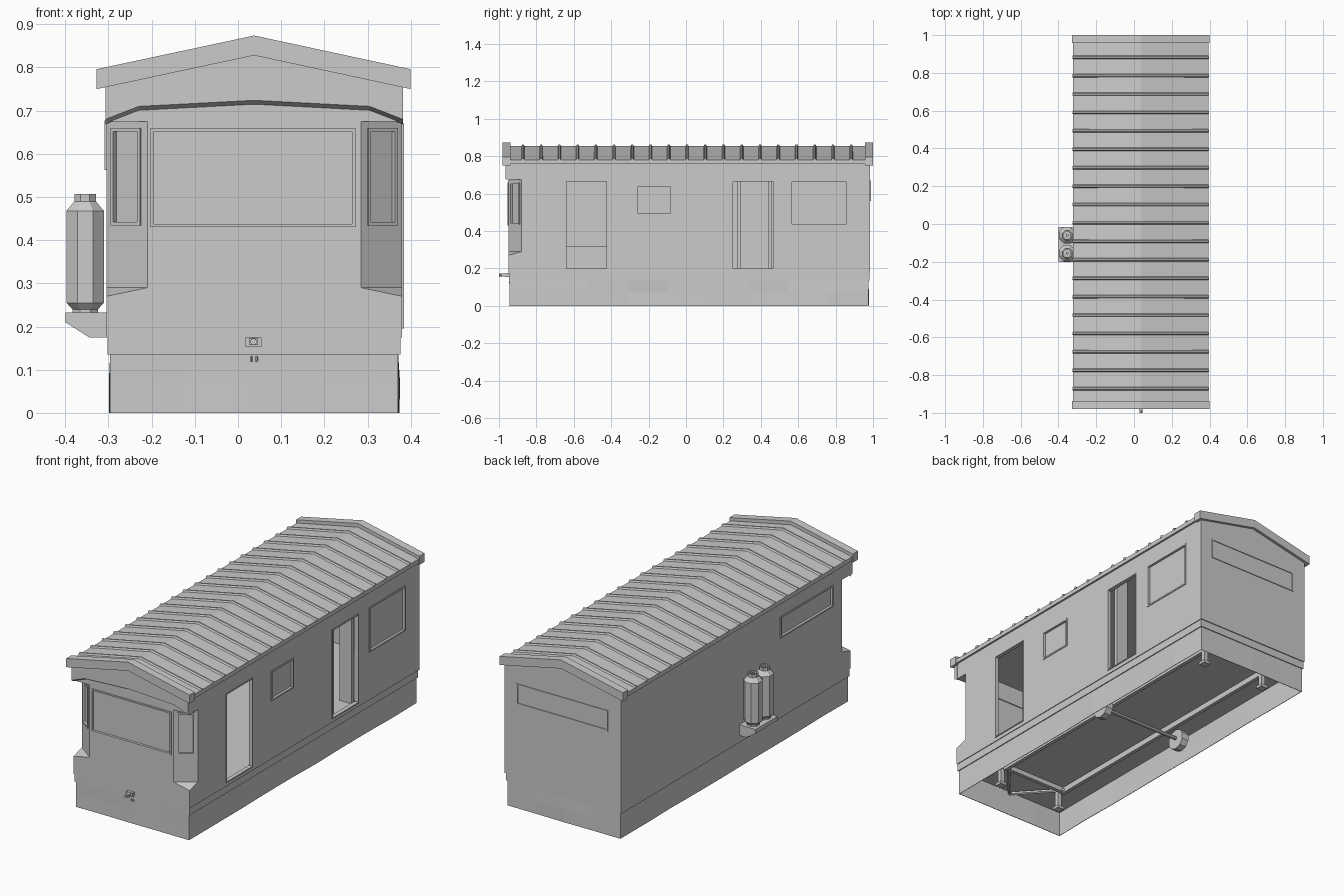
import bpy, bmesh, math, random
from mathutils import Matrix, Vector

if "Cube" in bpy.data.objects:
    bpy.data.objects.remove(bpy.data.objects["Cube"])

random.seed(3)
CX = 0.0375            # centre line of the cabin
CLAD = (-0.305, 0.38)  # outer side walls


def finish(name, bm):
    bmesh.ops.recalc_face_normals(bm, faces=bm.faces)
    me = bpy.data.meshes.new(name)
    bm.to_mesh(me)
    bm.free()
    ob = bpy.data.objects.new(name, me)
    bpy.context.collection.objects.link(ob)
    return ob


def add_box(bm, x0, x1, y0, y1, z0, z1):
    m = Matrix.Translation(((x0 + x1) / 2, (y0 + y1) / 2, (z0 + z1) / 2)) @ Matrix.Diagonal((x1 - x0, y1 - y0, z1 - z0, 1))
    return bmesh.ops.create_cube(bm, size=1, matrix=m)


def box(name, *b):
    bm = bmesh.new()
    add_box(bm, *b)
    return finish(name, bm)


def add_loft(bm, a, b):
    """Closed solid between two equal-length rings."""
    va, vb = [[bm.verts.new(p) for p in r] for r in (a, b)]
    n = len(a)
    bm.faces.new(va)
    bm.faces.new(vb)
    for i in range(n):
        bm.faces.new((va[i], va[(i + 1) % n], vb[(i + 1) % n], vb[i]))


def prism_y(name, pts, y0, y1, pts2=None):
    bm = bmesh.new()
    add_loft(bm, [(x, y0, z) for x, z in pts], [(x, y1, z) for x, z in (pts2 or pts)])
    return finish(name, bm)


def rod(name, p, q, r, n=8):
    p, q = Vector(p), Vector(q)
    bm = bmesh.new()
    rot = (q - p).to_track_quat('Z', 'Y').to_matrix().to_4x4()
    bmesh.ops.create_cone(bm, cap_ends=True, segments=n, radius1=r, radius2=r, depth=(q - p).length,
                          matrix=Matrix.Translation((p + q) / 2) @ rot)
    return finish(name, bm)


def lathe(name, x, y, prof, n=8):
    bm = bmesh.new()
    rings = [[bm.verts.new((x + r * math.cos((k + .5) * math.tau / n), y + r * math.sin((k + .5) * math.tau / n), z))
              for k in range(n)] for r, z in prof]
    for a, b in zip(rings, rings[1:]):
        for k in range(n):
            bm.faces.new((a[k], a[(k + 1) % n], b[(k + 1) % n], b[k]))
    bm.faces.new(rings[0])
    bm.faces.new(rings[-1])
    return finish(name, bm)


def cut(ob, cutter):
    mod = ob.modifiers.new("cut", 'BOOLEAN')
    mod.operation, mod.solver, mod.object = 'DIFFERENCE', 'EXACT', cutter
    bpy.context.view_layer.objects.active = ob
    bpy.ops.object.modifier_apply(modifier="cut")
    bpy.data.objects.remove(cutter)


# Cabin shell: gabled prism, corners notched, then hollowed
gable = [(-0.305, 0.175), (0.38, 0.175), (0.38, 0.768), (CX, 0.843), (-0.305, 0.768)]
body = prism_y("cabin_walls", gable, -0.95, 0.985)
for s in (1, -1):
    bm = bmesh.new()
    tri = [(0.266, -0.964, 0.29), (0.399, -0.866, 0.29), (0.40, -0.97, 0.26)]
    tri = [(x if s == 1 else 2 * CX - x, y, z) for x, y, z in tri]
    add_loft(bm, tri, [(x, y, 0.675) for x, y, z in tri])
    cut(body, finish("notch", bm))
plan = [(-0.287, 0.967), (0.362, 0.967), (0.362, -0.871), (0.279, -0.932), (-0.204, -0.932), (-0.287, -0.871)]
bm = bmesh.new()
add_loft(bm, [(x, y, 0.195) for x, y in plan], [(x, y, 0.75) for x, y in plan])
cut(body, finish("hollow", bm))


# Windows and doors: opening, thin frame and recessed pane (outward is local -y)
def opening(name, loc, rot, w, h, pane=True, border=0.008):
    m = Matrix.Translation(loc) @ Matrix.Rotation(rot, 4, 'Z')
    bm = bmesh.new()
    add_box(bm, -w / 2, w / 2, -0.04, 0.04, -h / 2, h / 2)
    bm.transform(m)
    cut(body, finish("hole", bm))
    bm = bmesh.new()
    a, c, t = w / 2, h / 2, border
    for sx in (-1, 1):
        add_box(bm, *sorted((sx * a, sx * (a - t))), -0.004, 0.018, -c, c)
        add_box(bm, -a + t, a - t, -0.004, 0.018, *sorted((sx * c, sx * (c - t))))
    bm.transform(m)
    finish(name + "_frame", bm)
    if pane:
        bm = bmesh.new()
        add_box(bm, -a + t, a - t, 0.009, 0.013, -c + t, c - t)
        bm.transform(m)
        finish(name + "_pane", bm)


R = math.pi / 2
opening("front_window", (0.035, -0.95, 0.545), 0, 0.475, 0.23)
opening("rear_window", (0.04, 0.985, 0.615), math.pi, 0.54, 0.11)
opening("left_window", (-0.305, -0.58, 0.62), -R, 0.445, 0.115)
opening("right_small_window", (0.38, -0.17, 0.565), R, 0.19, 0.16)
opening("right_large_window", (0.38, 0.7125, 0.55), R, 0.305, 0.24)
opening("front_door", (0.38, -0.5325, 0.4325), R, 0.225, 0.475, False, 0.005)
opening("rear_door", (0.38, 0.3575, 0.4325), R, 0.225, 0.475, False, 0.005)
ang = math.atan2(0.07, 0.095)
opening("corner_window_right", (0.334, -0.914, 0.547), ang, 0.085, 0.225)
opening("corner_window_left", (2 * CX - 0.334, -0.914, 0.547), -ang, 0.085, 0.225)

# Interior pieces seen through the doors
box("bench", -0.286, -0.12, -0.85, -0.3, 0.196, 0.32)
box("door_post_front", 0.29, 0.361, 0.275, 0.295, 0.196, 0.75)
box("door_post_rear", 0.29, 0.361, 0.44, 0.46, 0.196, 0.75)

# Front gable overhang with bevelled lower lip
low = [(-0.307, 0.68), (-0.23, 0.71), (CX, 0.724), (0.305, 0.71), (0.382, 0.68)]
top = [(0.382, 0.765), (CX, 0.84), (-0.307, 0.765)]
prism_y("front_header", low + top, -0.966, -0.945, [(x, z - 0.012) for x, z in low] + top)

# Roof deck, end boards, eave boards and ribs
def chevron(lo, hi, x0=-0.328, x1=0.4, rise=0.078):
    return [(x0, lo), (CX, lo + rise), (x1, lo), (x1, hi), (CX, hi + rise), (x0, hi)]


prism_y("roof_deck", chevron(0.762, 0.78, -0.323, 0.395, 0.074), -0.95, 0.975)
prism_y("roof_board_front", chevron(0.75, 0.796), -0.98, -0.937)
prism_y("roof_board_rear", chevron(0.75, 0.796), 0.957, 1.0)
for name, x in (("left", -0.323), ("right", 0.385)):
    box("eave_board_" + name, x, x + 0.01, -0.94, 0.96, 0.757, 0.78)
bm = bmesh.new()
for i in range(19):
    y = -0.872 + i * 0.0975
    base = chevron(0.775, 0.779, -0.325, 0.397, 0.074)
    crest = [(x, z + (0.009 if k > 2 else 0)) for k, (x, z) in enumerate(base)]
    add_loft(bm, [(x, y - 0.009, z) for x, z in base], [(x, y - 0.004, z) for x, z in crest])
    add_loft(bm, [(x, y - 0.004, z) for x, z in crest], [(x, y + 0.004, z) for x, z in crest])
    add_loft(bm, [(x, y + 0.004, z) for x, z in crest], [(x, y + 0.009, z) for x, z in base])
finish("roof_ribs", bm)

# Floor slab and loose hanging skirt
box("floor_slab", -0.302, 0.376, -0.947, 0.98, 0.135, 0.176)
bm = bmesh.new()
corners = [(-0.296, -0.943), (0.371, -0.943), (0.371, 0.975), (-0.296, 0.975)]
ring = []
for i, n in enumerate((4, 9, 4, 9)):
    a, b = Vector(corners[i]), Vector(corners[(i + 1) % 4])
    out = Vector(((b - a).y, -(b - a).x)).normalized()
    for k in range(n):
        off = out * random.uniform(-0.003, 0.003) if k else Vector((0, 0))
        p = a.lerp(b, k / n)
        ring.append([bm.verts.new((*(p + off * j), z)) for j, z in ((0, 0.136), (1.5, 0.07), (1, 0))])
for a, b in zip(ring, ring[1:] + ring[:1]):
    for j in (0, 1):
        bm.faces.new((a[j], b[j], b[j + 1], a[j + 1]))
skirt = finish("skirt", bm)
sol = skirt.modifiers.new("thickness", 'SOLIDIFY')
sol.thickness = 0.003

# Chassis: rails, axle, wheels, jacks, drawbar and hitch
for s, side in ((-1, "left"), (1, "right")):
    x = CX + s * 0.19
    box("chassis_rail_" + side, x - 0.01, x + 0.01, -0.75, 0.85, 0.105, 0.136)
    w = CX + s * 0.25
    rod("wheel_" + side, (w - 0.02, 0.1, 0.07), (w + 0.02, 0.1, 0.07), 0.055, 10)
    for y in (-0.78, 0.83):
        box("jack_foot_" + side, x - 0.02, x + 0.02, y - 0.02, y + 0.02, 0.03, 0.045)
        box("jack_leg_" + side, x - 0.012, x + 0.012, y - 0.012, y + 0.012, 0.045, 0.136)
    rod("drawbar_" + side, (x, -0.72, 0.12), (CX, -0.94, 0.125), 0.01, 6)
rod("axle", (CX - 0.25, 0.1, 0.075), (CX + 0.25, 0.1, 0.075), 0.01)
box("chassis_crossbar", CX - 0.2, CX + 0.2, -0.75, -0.73, 0.11, 0.136)
box("hitch_bar", 0.026, 0.046, -0.985, -0.9, 0.157, 0.173)
box("hitch_plate", 0.016, 0.054, -0.965, -0.945, 0.154, 0.175)
rod("hitch_ball", (0.036, -1.0, 0.165), (0.036, -0.98, 0.165), 0.008)

# Gas bottles on a side tray
tray = [(-0.4, 0.232), (-0.3, 0.232), (-0.3, 0.175), (-0.345, 0.175), (-0.4, 0.21)]
prism_y("bottle_tray", tray, -0.2, -0.015)
for y in (-0.06, -0.155):
    lathe("gas_bottle", -0.354, y, [(0.032, 0.232), (0.032, 0.24), (0.047, 0.255), (0.047, 0.468), (0.027, 0.49),
                                    (0.027, 0.507), (0.02, 0.507), (0.02, 0.493)])
    rod("bottle_valve", (-0.354, y, 0.49), (-0.354, y, 0.504), 0.008, 6)
